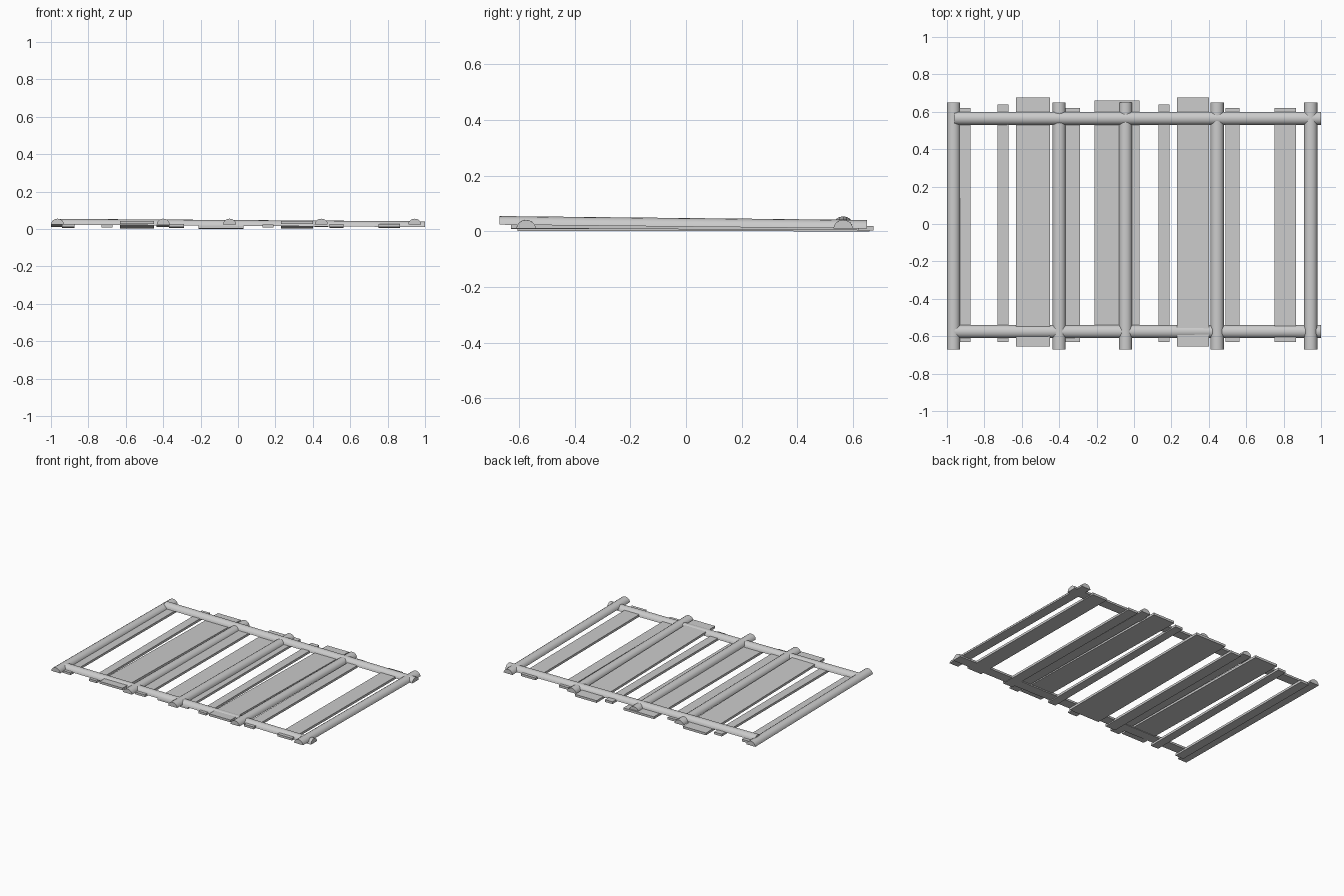
import bpy
import math
from mathutils import Vector

cube = bpy.data.objects.get("Cube")
if cube:
    bpy.data.objects.remove(cube, do_unlink=True)

gray = bpy.data.materials.new("light gray")
gray.use_nodes = True
gray.diffuse_color = (0.6, 0.6, 0.6, 1)
gray.node_tree.nodes["Principled BSDF"].inputs["Base Color"].default_value = (0.6, 0.6, 0.6, 1)


def sweep(name, start, end, profile, smooth=False):
    """Extrude a closed (side, height) profile between two points."""
    start, end = Vector(start), Vector(end)
    side = (end - start).cross(Vector((0, 0, 1))).normalized()
    n = len(profile)
    verts = [p + side * s + Vector((0, 0, h)) for p in (start, end) for s, h in profile]
    faces = [(i, (i + 1) % n, n + (i + 1) % n, n + i) for i in range(n)]
    faces += [tuple(reversed(range(n))), tuple(range(n, 2 * n))]
    mesh = bpy.data.meshes.new(name)
    mesh.from_pydata(verts, [], faces)
    mesh.materials.append(gray)
    obj = bpy.data.objects.new(name, mesh)
    bpy.context.collection.objects.link(obj)
    bpy.context.view_layer.objects.active = obj
    bpy.ops.object.select_all(action="DESELECT")
    obj.select_set(True)
    # Make the normals point outward
    bpy.ops.object.mode_set(mode="EDIT")
    bpy.ops.mesh.select_all(action="SELECT")
    bpy.ops.mesh.normals_make_consistent(inside=False)
    bpy.ops.object.mode_set(mode="OBJECT")
    if smooth:
        bpy.ops.object.shade_smooth_by_angle(angle=math.radians(40))
    return obj


# Half-round pole section with a flat underside
SIDES = 8
half_round = [(0.035 * math.cos(math.pi * i / SIDES), 0.031 * math.sin(math.pi * i / SIDES))
              for i in range(SIDES + 1)]

# Upright poles, a little higher at the front
for i, x in enumerate((-0.965, -0.4, -0.045, 0.445, 0.945)):
    sweep(f"pole_{i + 1}", (x, -0.67, 0.024), (x, 0.65, 0.01), half_round, True)

# Cross rails, a little higher at the right end
for name, y in (("front_rail", -0.575), ("back_rail", 0.565)):
    sweep(name, (-0.96, y, 0.023), (1.0, y, 0.01), half_round, True)

# Planks: left edge, right edge, front, back, underside at front and back
planks = [
    (-0.94, -0.875, -0.63, 0.62, 0.011, 0.004),
    (-0.73, -0.67, -0.63, 0.64, 0.008, 0.008),
    (-0.63, -0.45, -0.655, 0.675, 0.026, 0.003),
    (-0.37, -0.29, -0.63, 0.62, 0.011, 0.004),
    (-0.21, 0.03, -0.605, 0.66, 0.002, 0.0),
    (0.13, 0.19, -0.63, 0.64, 0.008, 0.008),
    (0.23, 0.40, -0.655, 0.675, 0.026, 0.003),
    (0.49, 0.565, -0.63, 0.62, 0.011, 0.004),
    (0.75, 0.865, -0.63, 0.62, 0.011, 0.004),
]
for i, (x0, x1, y0, y1, z0, z1) in enumerate(planks):
    w, t, x = (x1 - x0) / 2, 0.016, (x0 + x1) / 2
    sweep(f"plank_{i + 1}", (x, y0, z0), (x, y1, z1), [(-w, 0), (w, 0), (w, t), (-w, t)])
